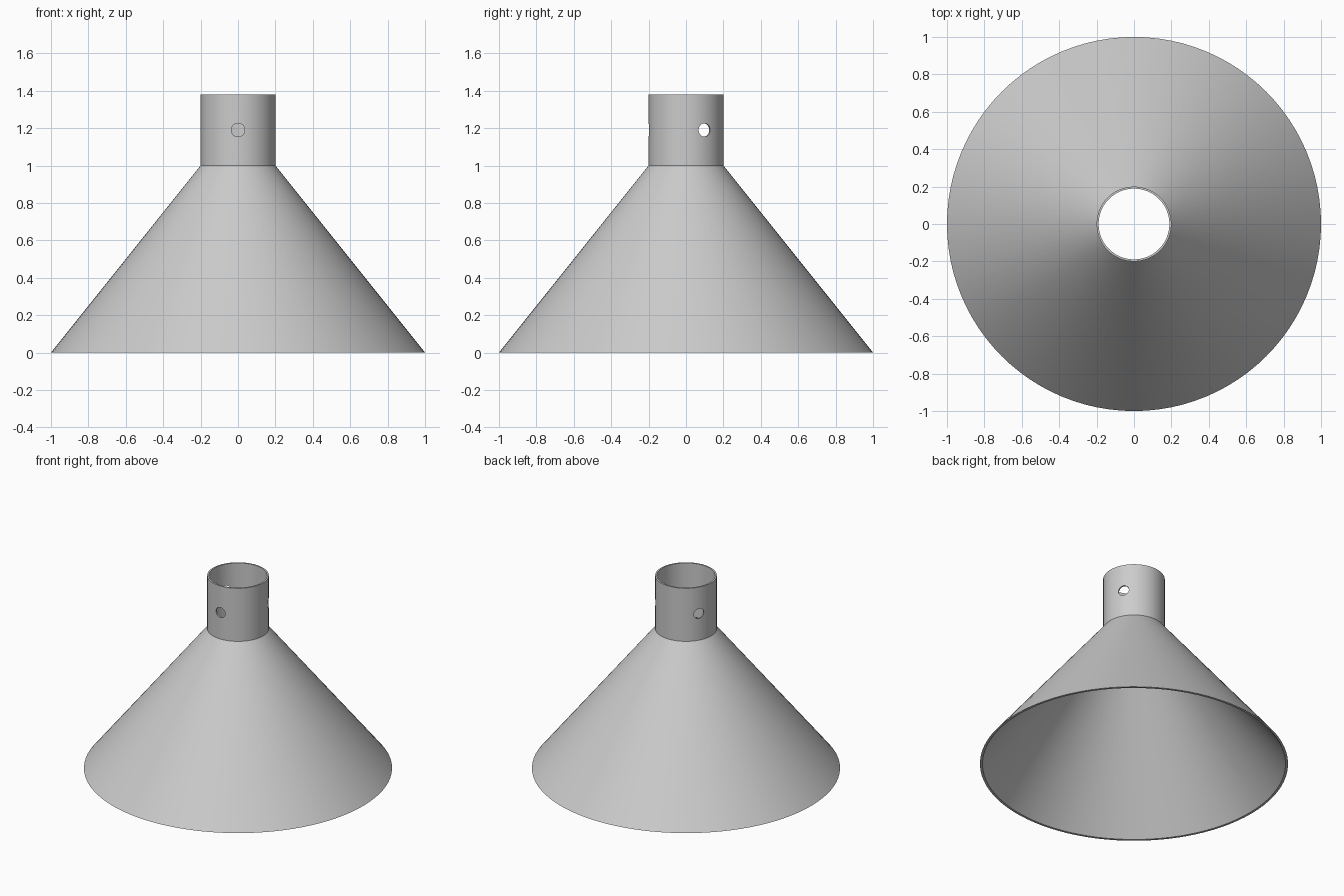
import bpy, bmesh
from math import pi, radians
from mathutils import Matrix, Vector

cube = bpy.data.objects.get("Cube")
if cube:
    bpy.data.objects.remove(cube, do_unlink=True)

NECK_R, WALL, HEIGHT, SHOULDER = 0.2, 0.011, 1.38, 1.0
HOLE_R, HOLE_Z = 0.036, 1.19

grey = bpy.data.materials.new("plain_grey")
grey.use_nodes = True
colour = (0.6, 0.6, 0.6, 1)
grey.diffuse_color = colour
grey.node_tree.nodes["Principled BSDF"].inputs["Base Color"].default_value = colour


def add_object(name, bm):
    bmesh.ops.recalc_face_normals(bm, faces=bm.faces)
    mesh = bpy.data.meshes.new(name)
    bm.to_mesh(mesh)
    bm.free()
    mesh.materials.append(grey)
    obj = bpy.data.objects.new(name, mesh)
    bpy.context.collection.objects.link(obj)
    return obj


def lathe(name, profile, steps):
    """Spin a closed (radius, height) outline around z."""
    bm = bmesh.new()
    verts = [bm.verts.new((r, 0, z)) for r, z in profile]
    edges = [bm.edges.new((v, verts[(i + 1) % len(verts)])) for i, v in enumerate(verts)]
    bmesh.ops.spin(bm, geom=verts + edges, cent=(0, 0, 0), axis=(0, 0, 1),
                   angle=2 * pi, steps=steps, use_merge=True)
    bmesh.ops.remove_doubles(bm, verts=bm.verts, dist=1e-5)
    return add_object(name, bm)


# Thin-walled cone with an open cylindrical neck
inner = NECK_R - WALL
funnel = lathe("cone_and_neck", [
    (1, 0), (NECK_R, SHOULDER), (NECK_R, HEIGHT),
    (inner, HEIGHT), (inner, SHOULDER - 0.005), (1 - 1.5 * WALL, 0)], 96)

# Three screw holes spaced evenly around the neck
bm = bmesh.new()
for angle in (-90, 30, 150):
    turn = Matrix.Rotation(radians(angle), 4, "Z")
    place = turn @ Matrix.Translation(Vector((NECK_R, 0, HOLE_Z))) @ Matrix.Rotation(pi / 2, 4, "Y")
    bmesh.ops.create_cone(bm, cap_ends=True, segments=24, radius1=HOLE_R,
                          radius2=HOLE_R, depth=0.15, matrix=place)
cutter = add_object("screw_hole_cutter", bm)
cutter.hide_render = True

cut = funnel.modifiers.new("screw_holes", "BOOLEAN")
cut.operation = "DIFFERENCE"
cut.solver = "EXACT"
cut.object = cutter

bpy.ops.object.select_all(action="DESELECT")
funnel.select_set(True)
bpy.context.view_layer.objects.active = funnel
bpy.ops.object.modifier_apply(modifier=cut.name)
bpy.data.objects.remove(cutter, do_unlink=True)
bpy.ops.object.shade_smooth_by_angle(angle=radians(30))
